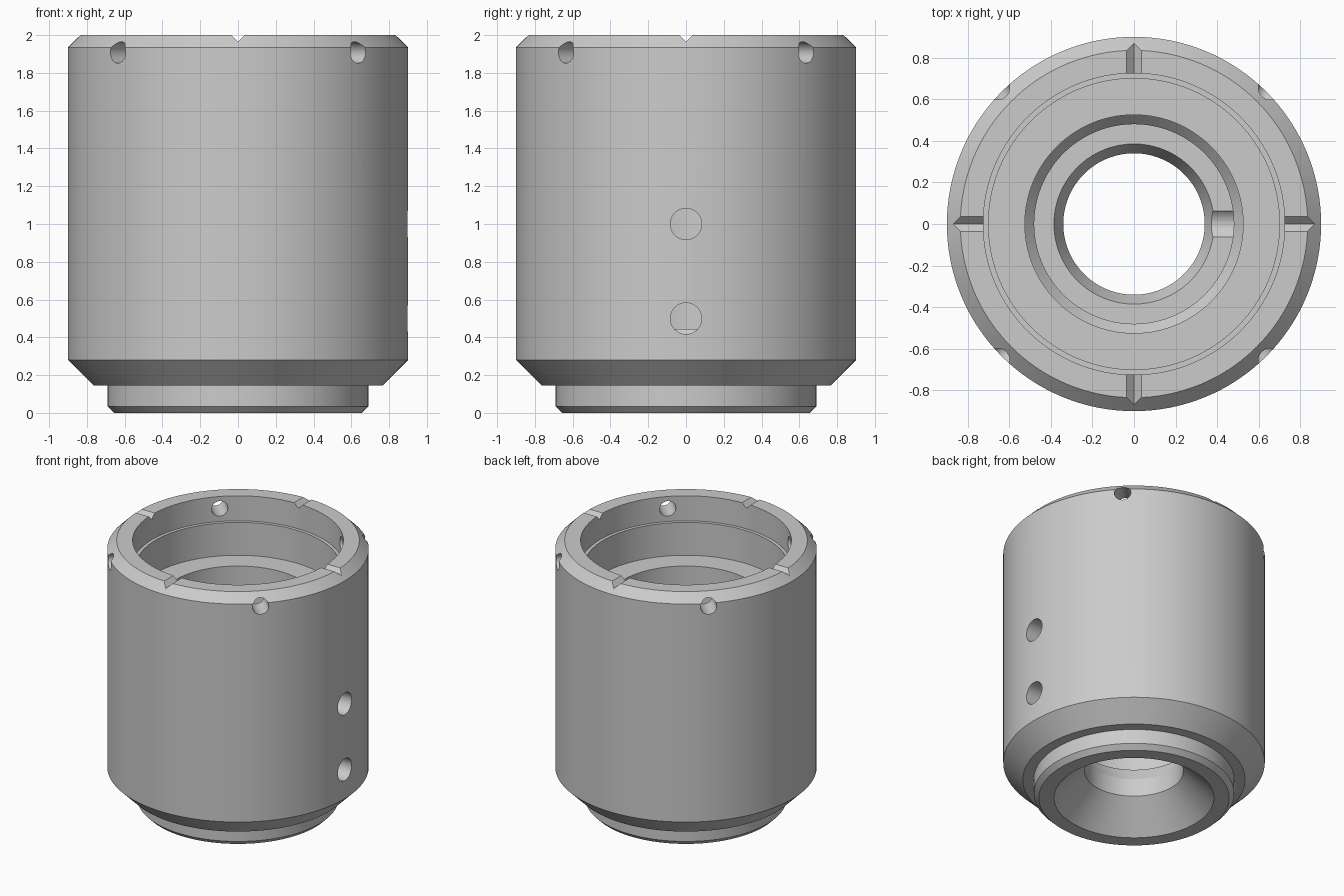
import bpy, bmesh, math
from mathutils import Matrix

if "Cube" in bpy.data.objects:
    bpy.data.objects.remove(bpy.data.objects["Cube"])

SEGMENTS = 128

steel = bpy.data.materials.new("steel grey")
steel.diffuse_color = (0.6, 0.6, 0.6, 1)
steel.use_nodes = True
steel.node_tree.nodes["Principled BSDF"].inputs["Base Color"].default_value = steel.diffuse_color

# Closed half-section (radius, height), outside going up, bore going down
SECTION = [
    (0.55, 0.0), (0.655, 0.0), (0.69, 0.035), (0.69, 0.145), (0.765, 0.145),
    (0.90, 0.28), (0.90, 1.935), (0.835, 2.0), (0.725, 2.0), (0.725, 1.81),
    (0.70, 1.81), (0.70, 1.56), (0.525, 1.56), (0.525, 1.25), (0.48, 1.20),
    (0.48, 0.445), (0.385, 0.445), (0.34, 0.345), (0.34, 0.21),
]


def finish(bm, name):
    bmesh.ops.recalc_face_normals(bm, faces=bm.faces[:])
    mesh = bpy.data.meshes.new(name)
    bm.to_mesh(mesh)
    bm.free()
    obj = bpy.data.objects.new(name, mesh)
    bpy.context.collection.objects.link(obj)
    return obj


def lathe(name, section):
    bm = bmesh.new()
    rings = []
    for i in range(SEGMENTS):
        a = 2 * math.pi * i / SEGMENTS
        rings.append([bm.verts.new((r * math.cos(a), r * math.sin(a), z))
                      for r, z in section])
    n = len(section)
    for i in range(SEGMENTS):
        p, q = rings[i], rings[(i + 1) % SEGMENTS]
        for j in range(n):
            k = (j + 1) % n
            bm.faces.new((p[j], q[j], q[k], p[k]))
    return finish(bm, name)


def radial_prism(bm, outline, x0, x1, angle):
    """Extrude a (y, z) outline along x and turn it about the z axis."""
    turn = Matrix.Rotation(angle, 3, 'Z')
    a = [bm.verts.new(turn @ Matrix.Translation((x0, y, z)).translation) for y, z in outline]
    b = [bm.verts.new(turn @ Matrix.Translation((x1, y, z)).translation) for y, z in outline]
    n = len(outline)
    bm.faces.new(a)
    bm.faces.new(b[::-1])
    for i in range(n):
        j = (i + 1) % n
        bm.faces.new((a[i], b[i], b[j], a[j]))


def circle(radius, z, n=32):
    return [(radius * math.cos(2 * math.pi * i / n),
             z + radius * math.sin(2 * math.pi * i / n)) for i in range(n)]


body = lathe("cylinder_body", SECTION)
body.data.materials.append(steel)

cut = bmesh.new()
# V notches across the top rim and spanner holes between them
for i in range(4):
    quarter = i * math.pi / 2
    radial_prism(cut, [(0, 1.965), (0.135, 2.1), (-0.135, 2.1)], 0.5, 1.1, quarter)
    radial_prism(cut, circle(0.057, 1.908), 0.5, 1.1, quarter + math.pi / 4)
# Two side ports
for z in (0.5, 1.0):
    radial_prism(cut, circle(0.083, z), 0.2, 1.1, 0)
cutter = finish(cut, "hole_cutter")
cutter.hide_render = True

mod = body.modifiers.new("holes", 'BOOLEAN')
mod.operation = 'DIFFERENCE'
mod.solver = 'EXACT'
mod.object = cutter

# Bake the cuts, then smooth the curved faces
bpy.context.view_layer.update()
graph = bpy.context.evaluated_depsgraph_get()
baked = bpy.data.meshes.new_from_object(body.evaluated_get(graph))
body.modifiers.clear()
body.data = baked
bpy.data.objects.remove(cutter)

bpy.ops.object.select_all(action='DESELECT')
body.select_set(True)
bpy.context.view_layer.objects.active = body
bpy.ops.object.shade_smooth_by_angle(angle=math.radians(20))
